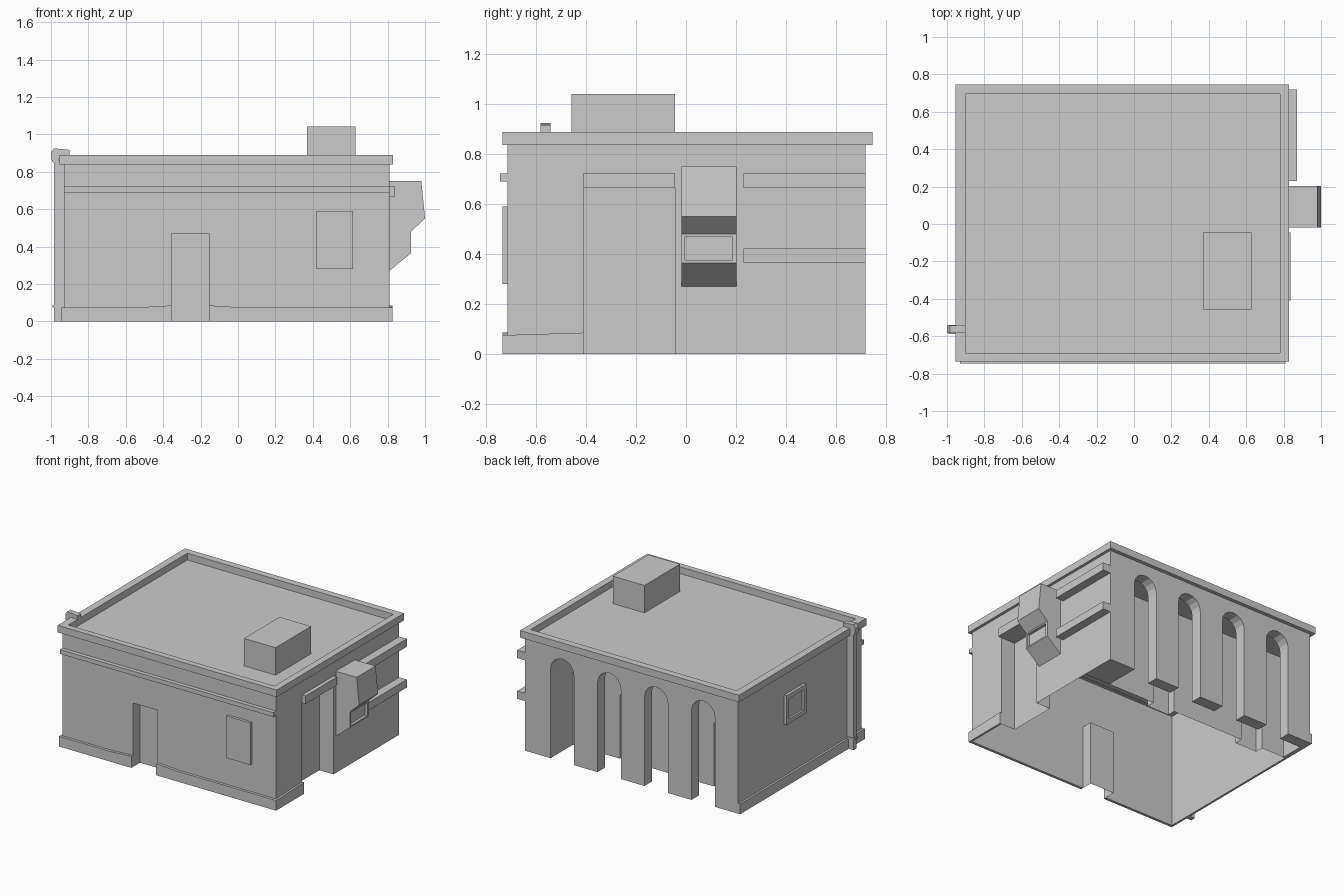
import bpy, bmesh, math
from mathutils import Vector

if "Cube" in bpy.data.objects:
    bpy.data.objects.remove(bpy.data.objects["Cube"])


def prism(name, pts, axis, lo, hi):
    """Extrude a 2D outline along an axis: 'x' uses (y,z), 'y' uses (x,z), 'z' uses (x,y)."""
    place = {'x': lambda p, t: (t, p[0], p[1]),
             'y': lambda p, t: (p[0], t, p[1]),
             'z': lambda p, t: (p[0], p[1], t)}[axis]
    bm = bmesh.new()
    a = [bm.verts.new(place(p, lo)) for p in pts]
    b = [bm.verts.new(place(p, hi)) for p in pts]
    n = len(pts)
    bm.faces.new(a)
    bm.faces.new(b)
    for i in range(n):
        j = (i + 1) % n
        bm.faces.new((a[i], a[j], b[j], b[i]))
    bmesh.ops.recalc_face_normals(bm, faces=bm.faces)
    me = bpy.data.meshes.new(name)
    bm.to_mesh(me)
    bm.free()
    ob = bpy.data.objects.new(name, me)
    bpy.context.collection.objects.link(ob)
    return ob


def box(name, x0, x1, y0, y1, z0, z1):
    return prism(name, [(x0, y0), (x1, y0), (x1, y1), (x0, y1)], 'z', z0, z1)


def cut(ob, cutters):
    for c in cutters:
        m = ob.modifiers.new("cut", 'BOOLEAN')
        m.operation, m.solver, m.object = 'DIFFERENCE', 'EXACT', c
        bpy.context.view_layer.objects.active = ob
        bpy.ops.object.modifier_apply(modifier=m.name)
    for c in cutters:
        bpy.data.objects.remove(c)


L, R, F, B, TOP = -0.93, 0.81, -0.715, 0.72, 0.84
INNER = 0.46                                   # wall behind the arcade
ARCHES = [(0.41 - 0.383 * i, 0.60 - 0.383 * i) for i in range(4)]

# Main room: open underneath, with recessed doors
room = box("room_walls", L, R, F, INNER, 0, TOP)
cutters = [box("cut_front_door", -0.355, -0.155, -0.9, F + 0.08, -0.1, 0.47),
           box("cut_side_bay", R - 0.115, 1, -0.41, -0.045, -0.1, 0.70)]
for i in (1, 3):
    x0, x1 = ARCHES[i]
    cutters.append(box("cut_arcade_door", x0 + 0.01, x1, INNER - 0.06, 0.6, -0.1, 0.47))
cut(room, cutters)
bm = bmesh.new()
bm.from_mesh(room.data)
bmesh.ops.delete(bm, geom=[f for f in bm.faces if f.normal.z < -0.9 and f.calc_center_median().z < 0.001],
                 context='FACES')
bm.to_mesh(room.data)
bm.free()

# Arcade along the back
arcade = box("arcade", L, R, INNER, B, 0, TOP)
cutters = [box("cut_passage", L + 0.015, 0.60, 0.40, B - 0.085, -0.1, 0.76)]
for x0, x1 in ARCHES:
    c, r = (x0 + x1) / 2, (x1 - x0) / 2
    arc = [(c + r * math.cos(math.pi * k / 8), 0.66 + 0.095 * math.sin(math.pi * k / 8)) for k in range(9)]
    cutters.append(prism("cut_arch", [(x0, -0.1), (x1, -0.1)] + arc, 'y', 0.55, 0.9))
cut(arcade, cutters)

# Roof edge and roof box
parapet = box("parapet", -0.955, 0.83, -0.735, 0.747, TOP - 0.002, 0.89)
cut(parapet, [box("cut_roof", -0.90, 0.78, -0.69, 0.695, 0.7, 1)])
box("roof_box", 0.37, 0.627, -0.458, -0.045, TOP, 1.042)

# Base course, rising slightly towards the openings
prism("base_front_left", [(-0.945, 0), (-0.355, 0), (-0.355, 0.085), (-0.53, 0.075), (-0.945, 0.075)],
      'y', -0.735, F)
prism("base_front_right", [(-0.155, 0), (0.825, 0), (0.825, 0.075), (0.01, 0.075), (-0.155, 0.085)],
      'y', -0.735, F)
prism("base_right", [(-0.735, 0), (-0.41, 0), (-0.41, 0.085), (-0.735, 0.075)], 'x', R, 0.825)
box("base_left", -0.945, L, -0.735, B, 0, 0.075)

# Front trim
box("front_string_course", L, R, -0.745, F, 0.69, 0.722)
box("front_shutter", 0.42, 0.615, -0.735, F, 0.28, 0.59)

# Right side ledges
box("bay_lintel", 0.69, 0.838, -0.41, -0.045, 0.665, 0.725)
for z in (0.365, 0.665):
    box("side_ledge", R, 0.872, 0.23, B, z, z + 0.058)

# Wall hood with recessed panel
hood = prism("wall_hood", [(R, 0.75), (0.98, 0.75), (1.0, 0.55), (0.925, 0.48), (0.925, 0.365), (R, 0.27)],
             'y', -0.018, 0.203)
cut(hood, [box("cut_panel", 0.905, 1.1, -0.005, 0.185, 0.375, 0.47)])

# Left window frame
frame = box("left_window_frame", -0.95, L, -0.045, 0.185, 0.455, 0.67)
cut(frame, [box("cut_window", -1, -0.935, -0.015, 0.155, 0.487, 0.638)])

# Drainpipe with spout over the parapet
box("drainpipe", -0.985, L, -0.58, -0.545, 0, 0.86)
box("drainpipe_collar", -0.992, L, -0.587, -0.54, 0.075, 0.088)
prism("drain_spout", [(-0.9, 0.885), (-0.9, 0.917), (-0.985, 0.925), (-1.0, 0.90), (-0.995, 0.855),
                      (-0.97, 0.838), (-0.955, 0.87)], 'y', -0.583, -0.543)
